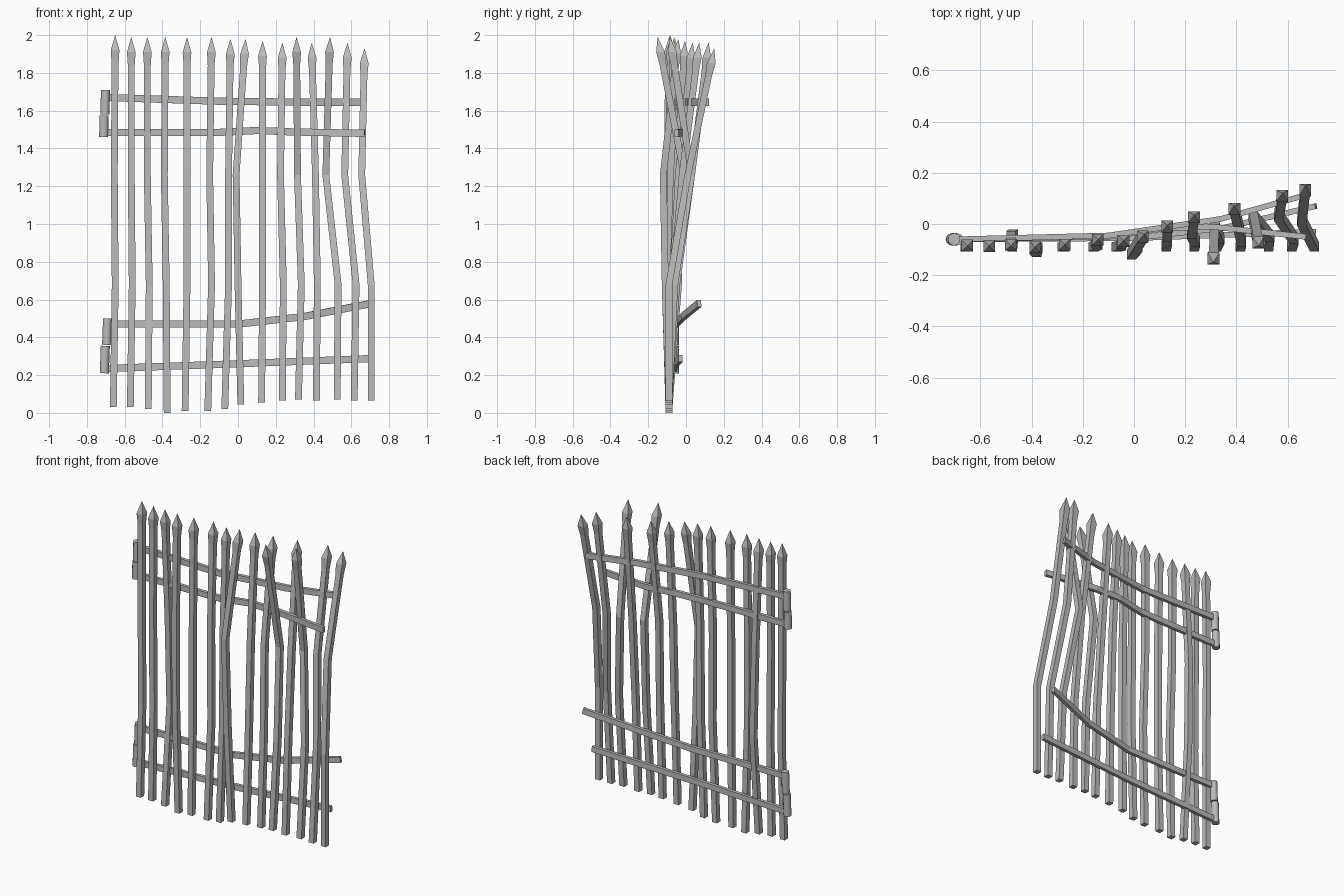
import bpy
import bmesh
import math
from mathutils import Vector

default_cube = bpy.data.objects.get("Cube")
if default_cube:
    bpy.data.objects.remove(default_cube, do_unlink=True)

# One weathered iron colour for the whole gate
iron = bpy.data.materials.new("weathered_iron_grey")
iron.use_nodes = True
iron_colour = (0.5, 0.5, 0.5, 1)
iron.diffuse_color = iron_colour
iron.node_tree.nodes["Principled BSDF"].inputs["Base Color"].default_value = iron_colour


def finish(name, bm):
    """Turn a bmesh into a flat shaded iron object."""
    bmesh.ops.recalc_face_normals(bm, faces=bm.faces)
    mesh = bpy.data.meshes.new(name)
    bm.to_mesh(mesh)
    bm.free()
    mesh.materials.append(iron)
    obj = bpy.data.objects.new(name, mesh)
    bpy.context.collection.objects.link(obj)
    return obj


def loft(name, rings, point=None):
    """Skin a row of four-cornered rings, closing the end flat or to a point."""
    bm = bmesh.new()
    loops = [[bm.verts.new(corner) for corner in ring] for ring in rings]
    for lower, upper in zip(loops, loops[1:]):
        for i in range(len(lower)):
            j = (i + 1) % len(lower)
            bm.faces.new((lower[i], lower[j], upper[j], upper[i]))
    bm.faces.new(loops[0])
    if point is None:
        bm.faces.new(loops[-1])
    else:
        apex = bm.verts.new(point)
        last = loops[-1]
        for i in range(len(last)):
            bm.faces.new((last[i], last[(i + 1) % len(last)], apex))
    return finish(name, bm)


def rectangle(centre, side, up, width, height):
    """Corners of a rectangle spanned by two directions."""
    a, b = side * width / 2, up * height / 2
    return [centre - a - b, centre + a - b, centre + a + b, centre - a + b]


X_AXIS, Y_AXIS, Z_AXIS = Vector((1, 0, 0)), Vector((0, 1, 0)), Vector((0, 0, 1))
BAR, HEAD = 0.036, 0.046
LOW_BEND, HIGH_BEND, BASE_Y = 0.68, 1.26, -0.09


def picket(name, foot, low, high, tip):
    """Bent square bar with a spear head."""
    path = [Vector((foot[0], BASE_Y, foot[1])),
            Vector((low[0], low[1], LOW_BEND)),
            Vector((high[0], high[1], HIGH_BEND))]
    apex = Vector(tip)
    lean = (apex - path[-1]).normalized()
    neck, shoulder = apex - lean * 0.15, apex - lean * 0.08
    rings = [rectangle(p, X_AXIS, Y_AXIS, BAR, BAR) for p in path + [neck]]
    rings.append(rectangle(shoulder, X_AXIS, Y_AXIS, HEAD, HEAD))
    loft(name, rings, apex)


# Pickets: foot (x, z), low bend (x, y), high bend (x, y), tip (x, y, z)
pickets = [
    ((-.66, .03), (-.65, -.08), (-.655, -.08), (-.65, -.085, 2)),
    ((-.57, .03), (-.56, -.09), (-.565, -.09), (-.565, -.085, 1.99)),
    ((-.475, .02), (-.47, -.04), (-.48, -.045), (-.48, -.085, 1.99)),
    ((-.375, 0), (-.38, -.11), (-.39, -.1), (-.385, -.09, 1.99)),
    ((-.28, .01), (-.27, -.09), (-.27, -.09), (-.27, -.08, 1.99)),
    ((-.16, .01), (-.14, -.08), (-.15, -.07), (-.14, -.06, 1.99)),
    ((-.07, .02), (-.05, -.085), (-.05, -.08), (-.04, -.065, 1.98)),
    ((.015, .045), (0, -.11), (-.01, -.12), (.04, -.04, 1.98)),
    ((.125, .055), (.13, -.07), (.13, -.05), (.13, -.005, 1.97)),
    ((.235, .065), (.24, -.07), (.225, -.04), (.235, .035, 1.96)),
    ((.32, .07), (.335, -.06), (.315, -.01), (.31, -.15, 1.99)),
    ((.415, .065), (.42, -.07), (.41, -.02), (.39, .07, 1.96)),
    ((.525, .07), (.53, -.05), (.465, .03), (.487, -.085, 1.99)),
    ((.615, .065), (.625, -.06), (.565, .03), (.58, .12, 1.96)),
    ((.705, .065), (.705, -.09), (.655, .01), (.67, .15, 1.93)),
]
for number, shape in enumerate(pickets, start=1):
    picket(f"picket_{number}", *shape)


def rail(name, points):
    """Flat bent crossbar swept along its path."""
    points = [Vector(p) for p in points]
    rings = []
    for i, p in enumerate(points):
        before, after = points[max(i - 1, 0)], points[min(i + 1, len(points) - 1)]
        along = (after - before).normalized()
        side = Z_AXIS.cross(along).normalized()
        rings.append(rectangle(p, side, along.cross(side), 0.022, 0.038))
    loft(name, rings)


# Crossbars, running from the hinges to the free edge
rail("upper_rail_top", [(-.7, -.06, 1.67), (-.1, -.045, 1.65), (.34, .02, 1.645), (.66, .11, 1.645)])
rail("upper_rail_bottom", [(-.7, -.06, 1.485), (-.1, -.05, 1.485), (.1, -.02, 1.495),
                           (.3, -.01, 1.487), (.67, -.05, 1.48)])
rail("lower_rail_top", [(-.7, -.06, .47), (0, -.055, .47), (.35, -.015, .51), (.71, .07, .58)])
rail("lower_rail_bottom", [(-.7, -.06, .235), (0, -.055, .26), (.71, -.03, .288)])


def barrel(name, x, bottom, top, tilt):
    """Hinge knuckle."""
    bm = bmesh.new()
    bmesh.ops.create_cone(bm, cap_ends=True, segments=12, radius1=0.024,
                          radius2=0.024, depth=top - bottom)
    obj = finish(name, bm)
    obj.location = (x, -0.06, (top + bottom) / 2)
    obj.rotation_euler.y = math.radians(tilt)
    for face in obj.data.polygons:
        face.use_smooth = len(face.vertices) == 4
    obj.data.update()
    bpy.context.view_layer.objects.active = obj
    bpy.ops.object.select_all(action="DESELECT")
    obj.select_set(True)
    bpy.ops.object.shade_smooth_by_angle(angle=math.radians(40))


# Hinge knuckles
barrel("upper_hinge_top", -.703, 1.58, 1.71, 1)
barrel("upper_hinge_bottom", -.71, 1.46, 1.575, 1)
barrel("lower_hinge_top", -.693, .36, .5, 2)
barrel("lower_hinge_bottom", -.705, .21, .355, 2)
